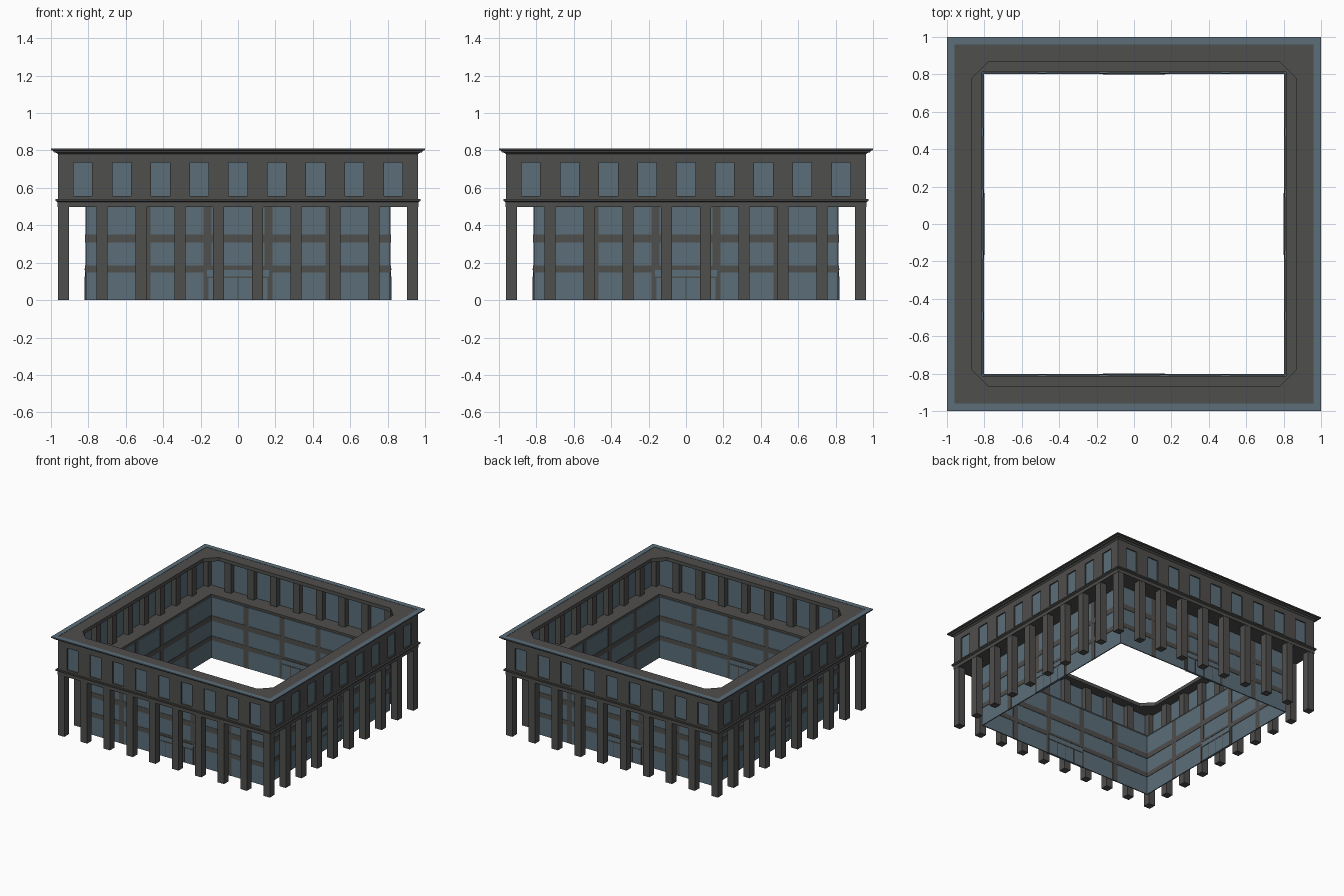
import bpy, bmesh, math
from mathutils import Matrix

if "Cube" in bpy.data.objects:
    bpy.data.objects.remove(bpy.data.objects["Cube"])


def material(name, rgb):
    m = bpy.data.materials.new(name)
    m.diffuse_color = (*rgb, 1)
    m.use_nodes = True
    m.node_tree.nodes["Principled BSDF"].inputs["Base Color"].default_value = m.diffuse_color
    return m


STONE = material("dark_stone", (0.078, 0.077, 0.074))
GLASS = material("blue_glass", (0.105, 0.155, 0.190))


def finish(name, bm, mat):
    bmesh.ops.recalc_face_normals(bm, faces=bm.faces)
    me = bpy.data.meshes.new(name)
    bm.to_mesh(me)
    bm.free()
    me.materials.append(mat)
    ob = bpy.data.objects.new(name, me)
    bpy.context.collection.objects.link(ob)
    return ob


def ring(name, profile, mat):
    """Sweep a closed (half width, z) profile round the square plan."""
    bm = bmesh.new()
    loops = [[bm.verts.new((sx * r, sy * r, z)) for sx, sy in
              ((-1, -1), (1, -1), (1, 1), (-1, 1))] for r, z in profile]
    for i, a in enumerate(loops):
        b = loops[(i + 1) % len(loops)]
        for k in range(4):
            n = (k + 1) % 4
            bm.faces.new((a[k], a[n], b[n], b[k]))
    return finish(name, bm, mat)


def band(name, r0, r1, z0, z1, mat):
    return ring(name, [(r0, z0), (r1, z0), (r1, z1), (r0, z1)], mat)


def four_sides(name, prisms, mat):
    """Vertical prisms (plan points, z0, z1) on the front, repeated on all sides."""
    bm = bmesh.new()
    for k in range(4):
        rot = Matrix.Rotation(k * math.pi / 2, 4, 'Z')
        for pts, z0, z1 in prisms:
            lo = [bm.verts.new((x, y, z0)) for x, y in pts]
            hi = [bm.verts.new((x, y, z1)) for x, y in pts]
            n = len(pts)
            bm.faces.new(lo)
            bm.faces.new(hi)
            for i in range(n):
                j = (i + 1) % n
                bm.faces.new((lo[i], lo[j], hi[j], hi[i]))
            bmesh.ops.transform(bm, matrix=rot, verts=lo + hi)
    return finish(name, bm, mat)


def box(x0, x1, r0, r1, z0, z1):
    return [(x0, -r1), (x1, -r1), (x1, -r0), (x0, -r0)], z0, z1


STEP = 0.2074
HALF = 0.0293
centres = [-0.9333 + i * STEP for i in range(10)]

# Outer colonnade, and pillars of the gallery above it
four_sides("columns", [box(c - HALF, c + HALF, 0.904, 0.963, 0, 0.505)
                       for c in centres[:9]], STONE)
four_sides("gallery_pillars", [box(c - HALF, c + HALF, 0.904, 0.948, 0.52, 0.785)
                               for c in centres[:9]], STONE)

# Lower glass wall with floor bands and mullions
band("lower_glass_wall", 0.806, 0.814, 0, 0.502, GLASS)
band("lower_floor_band", 0.803, 0.817, 0.147, 0.184, STONE)
band("upper_floor_band", 0.803, 0.817, 0.307, 0.350, STONE)
four_sides("mullions", [box(x - 0.022, x + 0.022, 0.804, 0.816, 0, 0.502)
                        for x in (-0.489, -0.163, 0.163, 0.489)], STONE)

# Entrances: glass plate with thin frame bars
four_sides("entrance_glass", [box(-0.165, 0.165, 0.801, 0.819, 0, 0.165)], GLASS)
bars = [box(x - 0.003, x + 0.003, 0.799, 0.821, 0, 0.12)
        for x in (-0.162, -0.082, 0, 0.082, 0.162)]
bars += [box(-0.165, 0.165, 0.7985, 0.8215, 0.118, 0.127),
         box(-0.165, 0.165, 0.7985, 0.8215, 0.162, 0.168)]
four_sides("entrance_frame", bars, STONE)

# Gallery floor slab with projecting string course
ring("gallery_floor", [(0.814, 0.498), (0.965, 0.498), (0.965, 0.524), (0.977, 0.530),
                       (0.977, 0.540), (0.950, 0.540), (0.950, 0.518), (0.814, 0.518)], STONE)

# Upper storey wall: strips above and below the windows, piers between
band("window_sill_strip", 0.951, 0.963, 0.535, 0.556, STONE)
band("window_head_strip", 0.951, 0.963, 0.735, 0.792, STONE)
four_sides("window_piers", [box(max(c - 0.0537, -0.963), min(c + 0.0537, 0.963),
                                0.951, 0.963, 0.55, 0.74) for c in centres], STONE)
band("upper_window_glass", 0.946, 0.954, 0.519, 0.790, GLASS)

# Roof cornice, glazed rim and inner roof with cut corners
ring("cornice", [(0.940, 0.780), (0.963, 0.780), (0.972, 0.788), (0.984, 0.790),
                 (0.988, 0.799), (1.0, 0.802), (1.0, 0.807), (0.940, 0.807)], STONE)
band("cornice_top_rim", 0.960, 1.0, 0.806, 0.811, GLASS)
band("roof", 0.865, 0.962, 0.780, 0.809, STONE)
four_sides("roof_corner_fillets", [([(0.865, -0.865), (0.865, -0.780), (0.780, -0.865)],
                                    0.780, 0.809)], STONE)
